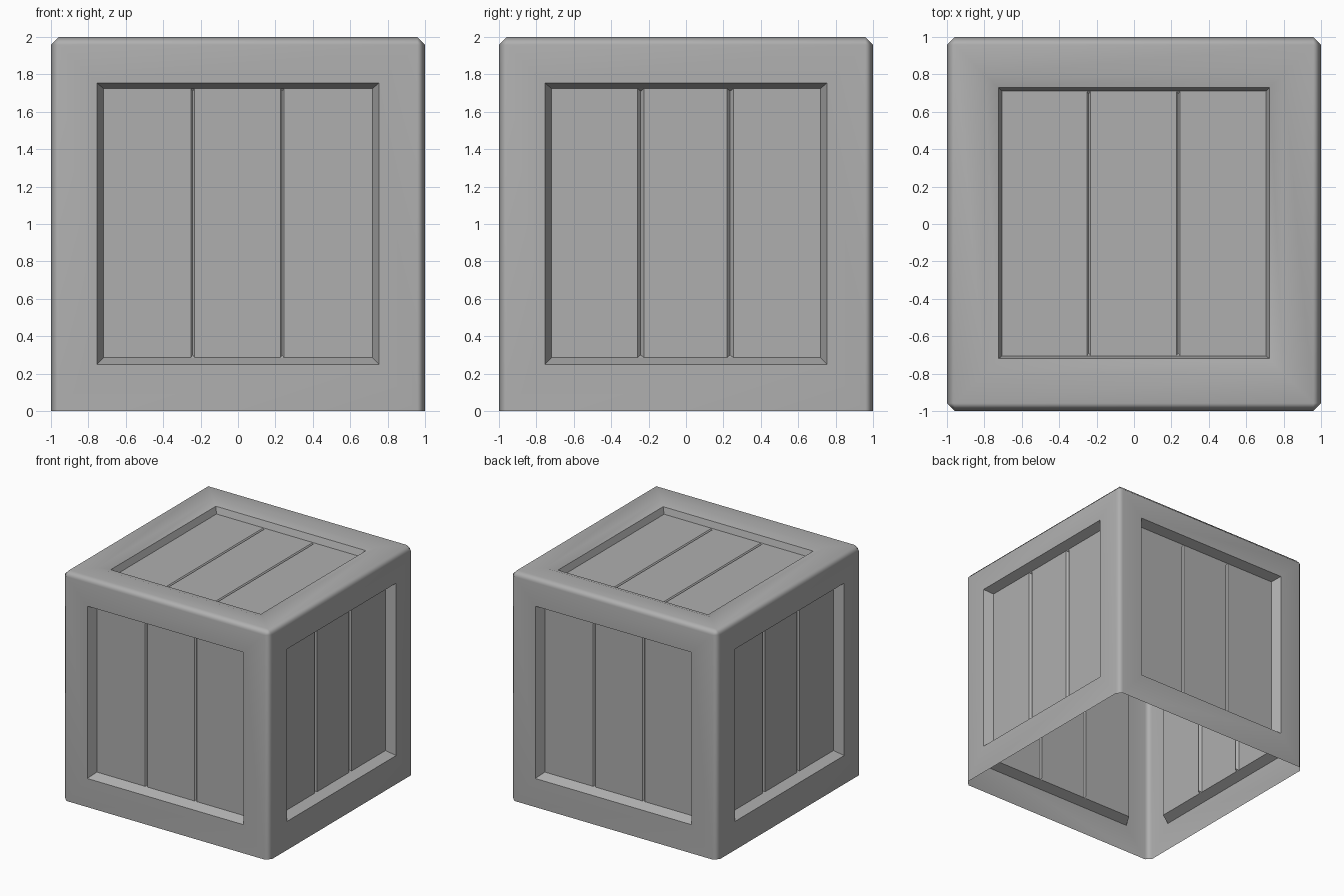
import bpy, bmesh
from math import radians
from mathutils import Matrix, Vector

if "Cube" in bpy.data.objects:
    bpy.data.objects.remove(bpy.data.objects["Cube"])

C = 0.042                                  # chamfer width of the outer edges
grey = bpy.data.materials.new("crate_grey")
grey.diffuse_color = (0.43, 0.43, 0.43, 1)
grey.use_nodes = True
grey.node_tree.nodes["Principled BSDF"].inputs["Base Color"].default_value = grey.diffuse_color


def make_object(name, bm):
    bmesh.ops.remove_doubles(bm, verts=bm.verts, dist=0.0005)
    mesh = bpy.data.meshes.new(name)
    bm.to_mesh(mesh)
    bm.free()
    mesh.materials.append(grey)
    obj = bpy.data.objects.new(name, mesh)
    bpy.context.collection.objects.link(obj)
    return obj


def place(rot):
    """Panel space (across, up, depth inward) -> world, for one side of the crate."""
    return lambda u, v, d: rot @ Vector((u, d - 1, v)) + Vector((0, 0, 1))


def ring_stack(bm, at, rings):
    """Join nested rectangles (u half-width, v low, v high, depth) with quads."""
    loops = [[bm.verts.new(at(u, v, d)) for u, v in ((-w, lo), (w, lo), (w, hi), (-w, hi))]
             for w, lo, hi, d in rings]
    for a, b in zip(loops, loops[1:]):
        for i in range(4):
            j = (i + 1) % 4
            bm.faces.new((a[i], a[j], b[j], b[i]))


def planks(name, at, w, lo, hi, depth, gw, gd):
    """Three boards separated by two V grooves with pinched ends."""
    bm = bmesh.new()
    cuts = (-0.242, 0.236)
    edges = [-w] + [c + s * gw for c in cuts for s in (-1, 1)] + [w]
    low = [bm.verts.new(at(u, lo, depth)) for u in edges]
    top = [bm.verts.new(at(u, hi, depth)) for u in edges]
    for i in (0, 2, 4):
        bm.faces.new((low[i], low[i + 1], top[i + 1], top[i]))
    for c, i in zip(cuts, (1, 3)):
        a = bm.verts.new(at(c, lo + 0.015, depth + gd))
        b = bm.verts.new(at(c, hi - 0.015, depth + gd))
        bm.faces.new((low[i], a, b, top[i]))
        bm.faces.new((a, low[i + 1], top[i + 1], b))
        bm.faces.new((low[i], low[i + 1], a))
        bm.faces.new((top[i + 1], top[i], b))
    make_object(name, bm)


# Chamfered, open-bottomed shell; its big flat faces are replaced by frames
frame = bmesh.new()
bmesh.ops.create_cube(frame, size=2, matrix=Matrix.Translation((0, 0, 1)))
frame.normal_update()
bmesh.ops.delete(frame, geom=[f for f in frame.faces if f.normal.z < -0.5], context='FACES_ONLY')
sharp = [e for e in frame.edges if max(v.co.z for v in e.verts) > 1]
bmesh.ops.bevel(frame, geom=sharp, offset=C, offset_type='OFFSET', segments=1,
                profile=0.5, affect='EDGES')
big = [f for f in frame.faces if f.calc_area() > 1]
bmesh.ops.delete(frame, geom=big, context='FACES_ONLY')

# Four side frames with recessed planks
E = 1 - C
for i, side in enumerate(("front", "right", "back", "left")):
    at = place(Matrix.Rotation(radians(90 * i), 3, 'Z'))
    ring_stack(frame, at, [(E, -1, E, 0), (0.755, -0.75, 0.755, 0), (0.72, -0.715, 0.725, 0.08)])
    gw, gd = (0.018, 0.022) if i % 2 else (0.01, 0.01)
    planks(side + "_planks", at, 0.72, -0.715, 0.725, 0.08, gw, gd)

# Lid frame with a shallow slope before the recess
at = place(Matrix.Rotation(radians(-90), 3, 'X'))
ring_stack(frame, at, [(E, -E, E, 0), (0.8, -0.8, 0.8, 0), (0.725, -0.72, 0.73, 0.025),
                       (0.705, -0.705, 0.71, 0.08)])
planks("lid_planks", at, 0.705, -0.705, 0.71, 0.08, 0.01, 0.01)

# Soft chamfers, crisp recesses
crate = make_object("crate_frame", frame)
bpy.context.view_layer.objects.active = crate
crate.select_set(True)
bpy.ops.object.shade_smooth_by_angle(angle=radians(50))
soften = crate.modifiers.new("soften", 'WEIGHTED_NORMAL')
soften.keep_sharp = True
